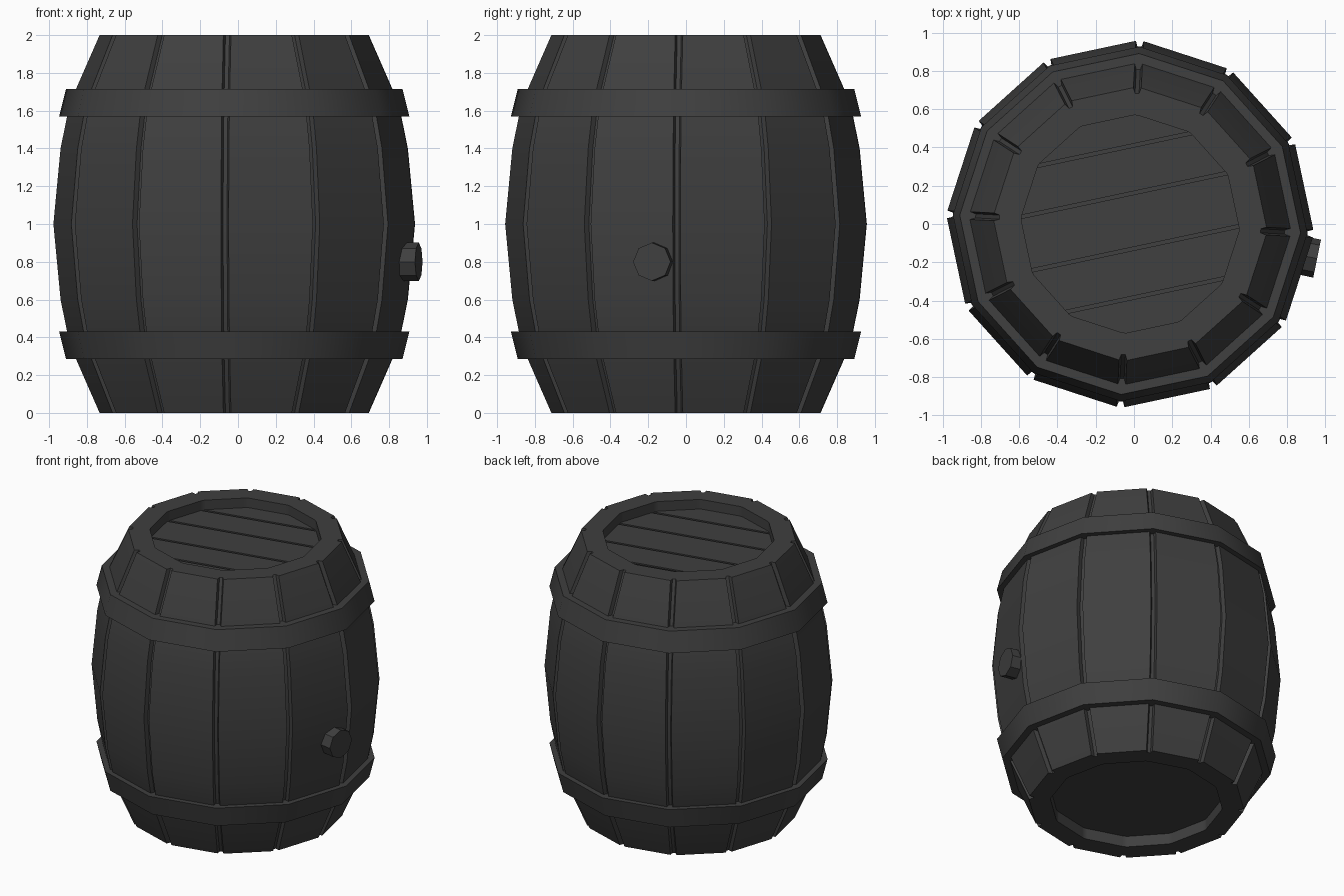
import bpy, bmesh, math
from mathutils import Vector, Matrix

if "Cube" in bpy.data.objects:
    bpy.data.objects.remove(bpy.data.objects["Cube"])

CX = -0.02                      # barrel axis, offset so barrel + bung are centred
SIDES = 12
PHASE = math.radians(-3)        # angle of the first groove
STEP = 2 * math.pi / SIDES

dark = bpy.data.materials.new("dark_wood")
dark.diffuse_color = (0.05, 0.05, 0.05, 1)
dark.use_nodes = True
dark.node_tree.nodes["Principled BSDF"].inputs["Base Color"].default_value = dark.diffuse_color


def finish(name, bm, smooth=None):
    bmesh.ops.recalc_face_normals(bm, faces=bm.faces)
    me = bpy.data.meshes.new(name)
    bm.to_mesh(me)
    bm.free()
    ob = bpy.data.objects.new(name, me)
    bpy.context.collection.objects.link(ob)
    me.materials.append(dark)
    if smooth:
        bpy.ops.object.select_all(action='DESELECT')
        ob.select_set(True)
        bpy.context.view_layer.objects.active = ob
        bpy.ops.object.shade_smooth_by_angle(angle=math.radians(smooth))
    return ob


def plain_ring(r, z):
    return [Vector((CX + r * math.cos(PHASE + i * STEP), r * math.sin(PHASE + i * STEP), z))
            for i in range(SIDES)]


def grooved_ring(r, z, depth=0.032, gap=0.021, floor=0.011):
    """12-gon ring with a small groove cut at every corner."""
    pts = []
    corners = plain_ring(r, z)
    inner = plain_ring(r - depth, z)
    for i in range(SIDES):
        for ring, off, nb in ((corners, gap, -1), (inner, floor, -1),
                              (inner, floor, 1), (corners, gap, 1)):
            d = (ring[(i + nb) % SIDES] - ring[i]).normalized()
            pts.append(ring[i] + d * off)
    return pts


def loft(name, rings, closed=False, caps=False, smooth=None):
    bm = bmesh.new()
    loops = [[bm.verts.new(p) for p in ring] for ring in rings]
    pairs = list(zip(loops, loops[1:]))
    if closed:
        pairs.append((loops[-1], loops[0]))
    for a, b in pairs:
        n = len(a)
        for i in range(n):
            j = (i + 1) % n
            bm.faces.new((a[i], a[j], b[j], b[i]))
    if caps:
        bm.faces.new(loops[0])
        bm.faces.new(loops[-1])
    return finish(name, bm, smooth)


# Staves: bulging grooved shell with flat rims and recessed inner walls
half = [(0.0, 0.718), (0.36, 0.876), (0.6, 0.925)]
profile = half + [(1.0, 0.963)] + [(2 - z, r) for z, r in reversed(half)]
rings = [grooved_ring(r, z) for z, r in profile]
rings += [grooved_ring(0.572, z, depth=0) for z in (2.0, 0.0)]
loft("staves", rings, closed=True, smooth=20)

# Hoops, mirrored top and bottom
for name, flip in (("lower_hoop", False), ("upper_hoop", True)):
    section = [(0.285, 0.80), (0.285, 0.892), (0.43, 0.928), (0.43, 0.84)]
    loft(name, [plain_ring(r, 2 - z if flip else z) for z, r in section],
         closed=True, smooth=35)

# Bottom head and the plate under the lid boards
loft("bottom_head", [plain_ring(0.58, 0.08), plain_ring(0.58, 0.12)], caps=True)
loft("lid_base", [plain_ring(0.58, 1.88), plain_ring(0.58, 1.91)], caps=True)

# Lid boards: slices of the 12-sided disc, running along 12 degrees
across = Vector((-math.sin(math.radians(12)), math.cos(math.radians(12)), 0))
seams = [-0.7, -0.38, -0.13, 0.155, 0.398, 0.7]
for k, (lo, hi) in enumerate(zip(seams, seams[1:])):
    bm = bmesh.new()
    loops = [[bm.verts.new(p) for p in plain_ring(0.575, z)] for z in (1.9, 1.93)]
    for i in range(SIDES):
        j = (i + 1) % SIDES
        bm.faces.new((loops[0][i], loops[0][j], loops[1][j], loops[1][i]))
    for loop in loops:
        bm.faces.new(loop)
    for off, sign in ((lo + 0.009, -1), (hi - 0.009, 1)):
        bmesh.ops.bisect_plane(bm, geom=bm.verts[:] + bm.edges[:] + bm.faces[:],
                               plane_co=Vector((CX, 0, 0)) + across * off,
                               plane_no=across * sign, clear_outer=True)
        bmesh.ops.holes_fill(bm, edges=[e for e in bm.edges if e.is_boundary])
    finish("lid_board_%d" % (k + 1), bm)

# Bung: short octagonal plug on the right side
ang = math.radians(-11.5)
axis = Vector((math.cos(ang), math.sin(ang), 0))
face = Vector((0.957, -0.181, 0.80))
bm = bmesh.new()
bmesh.ops.create_cone(bm, cap_ends=True, segments=8, radius1=0.101, radius2=0.101, depth=0.14)
turn = Matrix.Rotation(ang, 4, 'Z') @ Matrix.Rotation(math.pi / 2, 4, 'Y')
bmesh.ops.transform(bm, matrix=Matrix.Translation(face - axis * 0.07) @ turn, verts=bm.verts)
finish("bung", bm)
